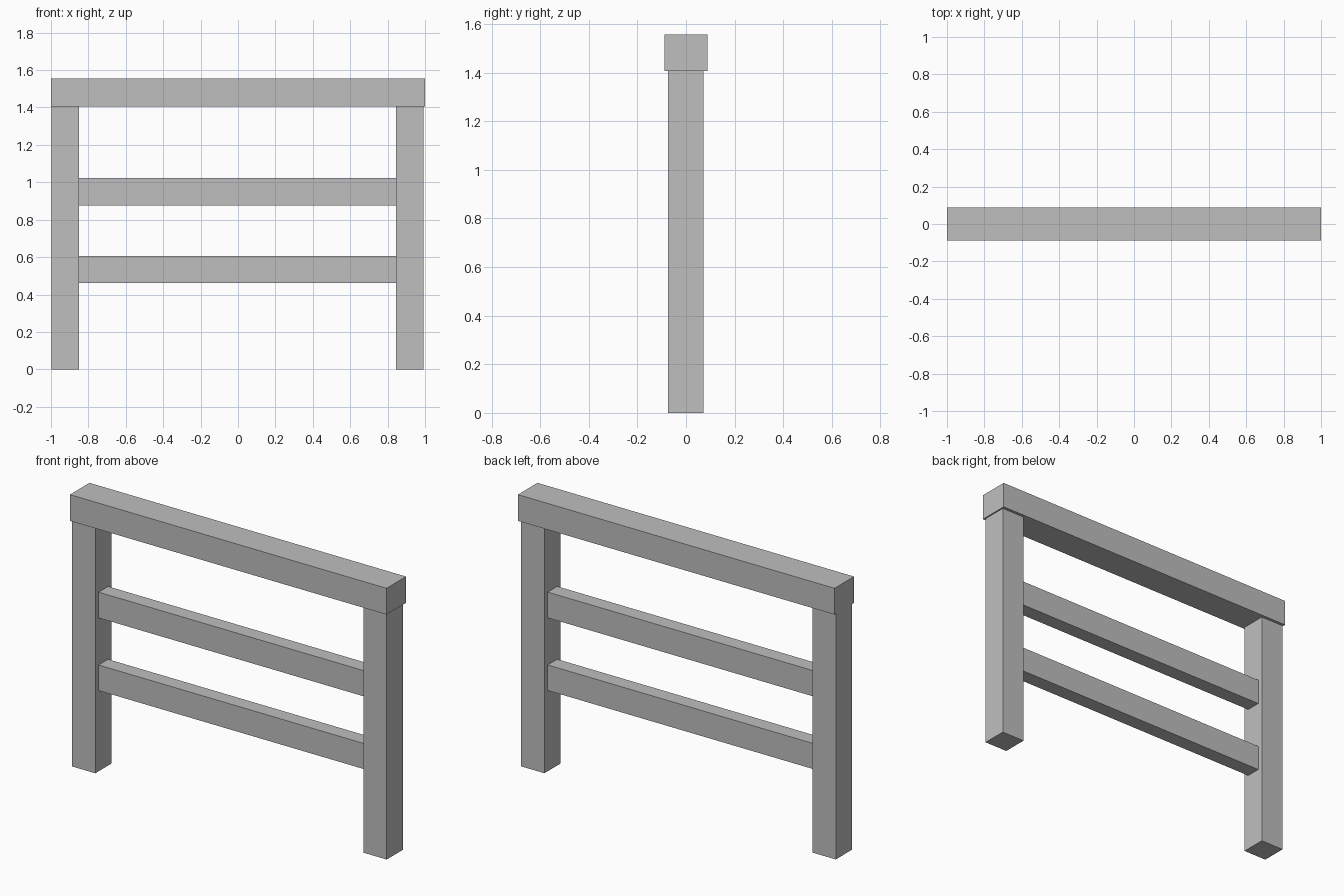
import bpy

default = bpy.data.objects.get("Cube")
if default:
    bpy.data.objects.remove(default, do_unlink=True)

GREY = (0.52, 0.52, 0.52, 1.0)
grey = bpy.data.materials.new("plain_grey")
grey.use_nodes = True
grey.diffuse_color = GREY
grey.node_tree.nodes["Principled BSDF"].inputs["Base Color"].default_value = GREY


def beam(name, x, y, z):
    """Add a box spanning the given (low, high) ranges."""
    spans = (x, y, z)
    bpy.ops.mesh.primitive_cube_add(size=1, location=[(a + b) / 2 for a, b in spans])
    obj = bpy.context.object
    obj.name = name
    obj.scale = [b - a for a, b in spans]
    bpy.ops.object.transform_apply(location=False, rotation=False, scale=True)
    obj.data.materials.append(grey)
    return obj


# Posts
POST_Y = (-0.075, 0.071)
beam("right_post", (-0.996, -0.849), POST_Y, (0, 1.406))
beam("left_post", (0.845, 0.992), POST_Y, (0, 1.406))

# Top rail resting on the posts
beam("top_rail", (-1, 1), (-0.088, 0.088), (1.406, 1.556))

# Thinner cross rails between the posts
for name, z in (("lower_rail", (0.461, 0.607)), ("upper_rail", (0.876, 1.023))):
    beam(name, (-0.849, 0.845), (-0.045, 0.041), z)
